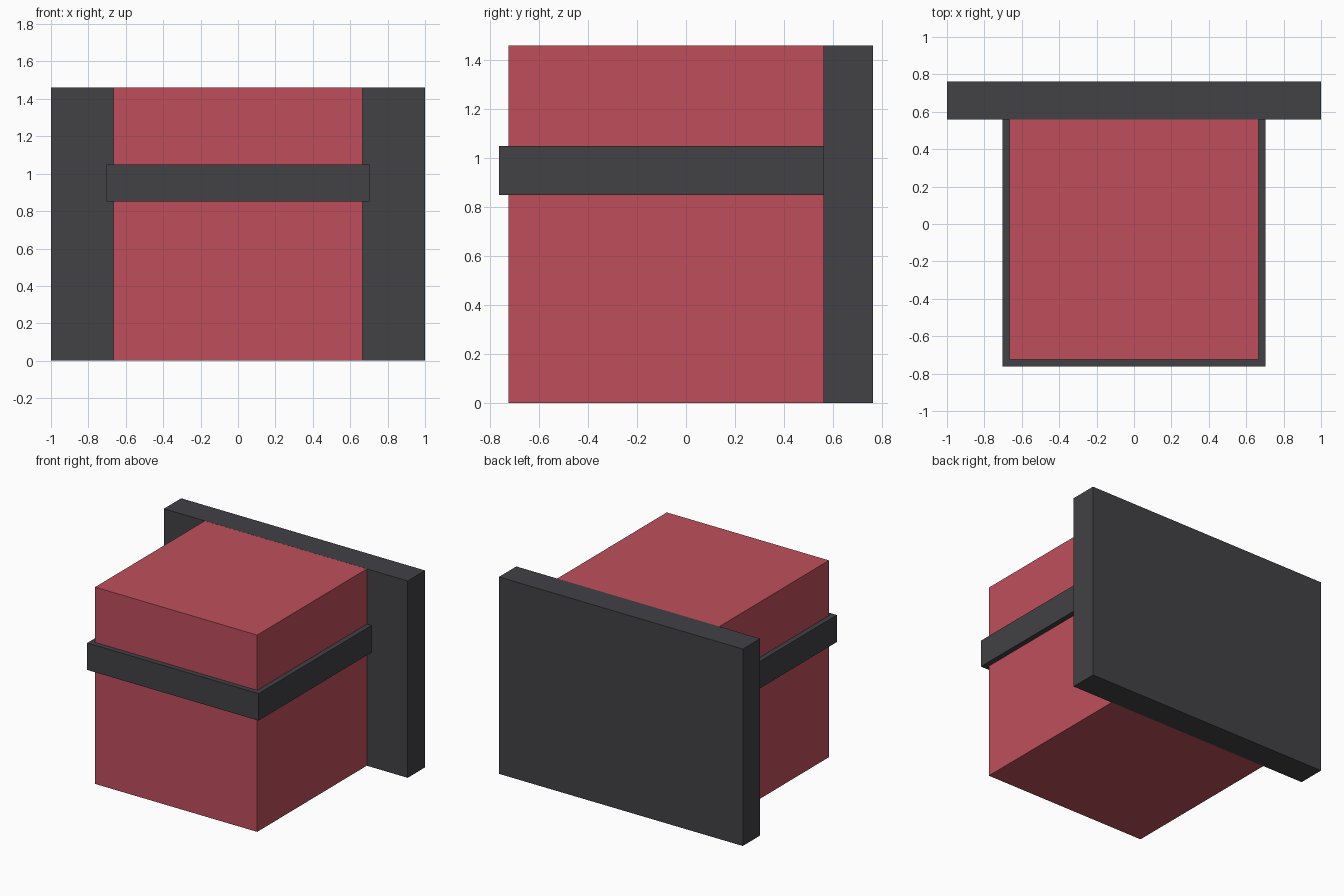
import bpy

# Remove the default cube
cube = bpy.data.objects.get("Cube")
if cube:
    bpy.data.objects.remove(cube, do_unlink=True)


def make_material(name, rgb):
    mat = bpy.data.materials.new(name)
    mat.use_nodes = True
    color = (*rgb, 1.0)
    mat.diffuse_color = color
    mat.node_tree.nodes["Principled BSDF"].inputs["Base Color"].default_value = color
    return mat


def make_box(name, low, high, mat):
    center = [(a + b) / 2 for a, b in zip(low, high)]
    bpy.ops.mesh.primitive_cube_add(size=1, location=center)
    obj = bpy.context.object
    obj.name = name
    obj.scale = [b - a for a, b in zip(low, high)]
    bpy.ops.object.transform_apply(location=False, rotation=False, scale=True)
    obj.data.materials.append(mat)
    return obj


red = make_material("soft red", (0.52, 0.078, 0.107))
charcoal = make_material("charcoal", (0.054, 0.054, 0.061))

HEIGHT = 1.46
GAP = 0.0005  # keeps the body's ends just inside the back panel's ends

# Main block, set slightly into the back panel
make_box("body", (-0.665, -0.725, GAP), (0.665, 0.61, HEIGHT - GAP), red)

# Wide upright slab behind the block
make_box("back_panel", (-1, 0.56, 0), (1, 0.763, HEIGHT), charcoal)

# Band wrapped around the block
make_box("band", (-0.703, -0.763, 0.85), (0.703, 0.65, 1.05), charcoal)
